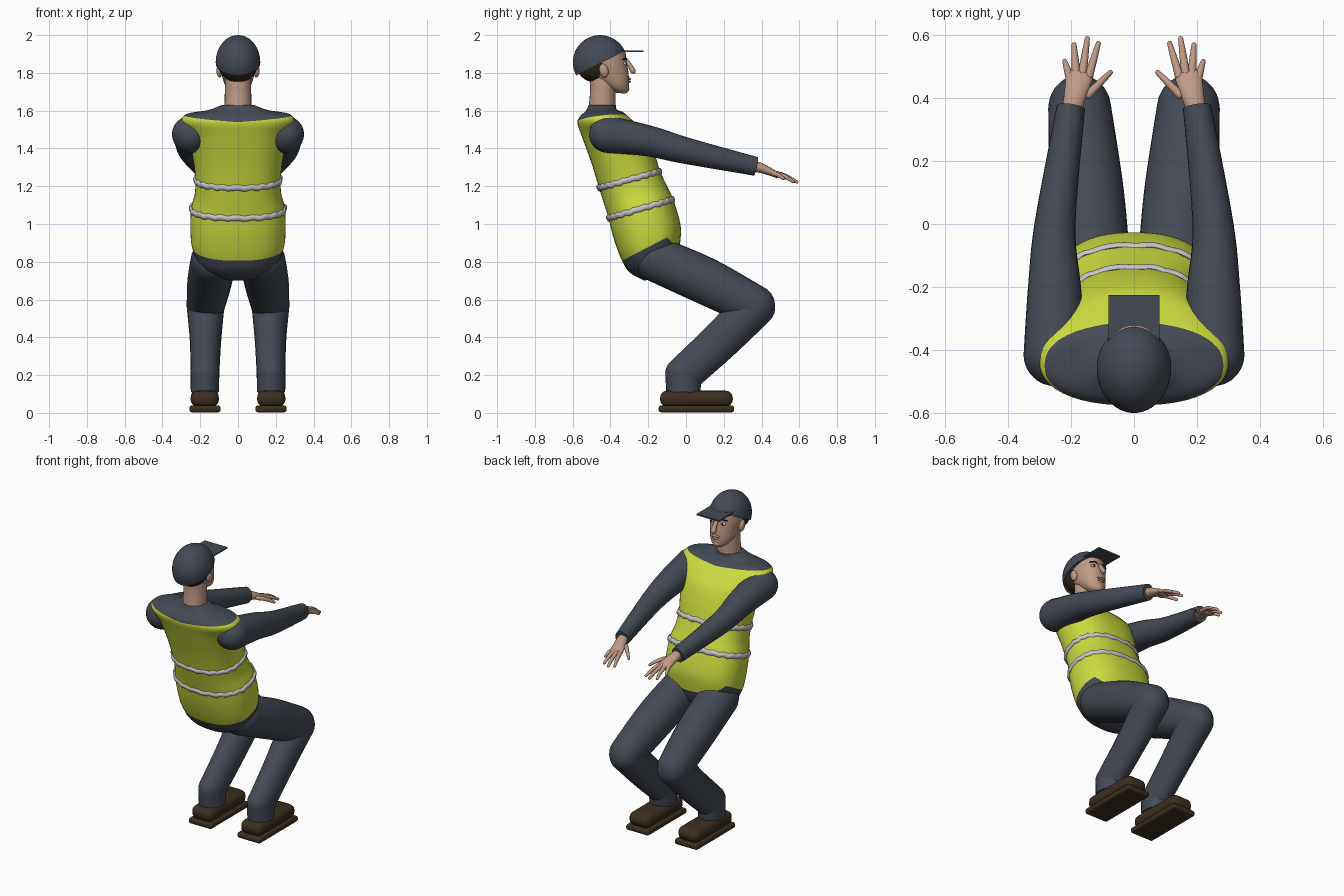
import bpy, bmesh
from math import sin, cos, pi, radians
from mathutils import Vector, Matrix

cube = bpy.data.objects.get("Cube")
if cube:
    bpy.data.objects.remove(cube)


def material(name, rgb):
    m = bpy.data.materials.new(name)
    m.use_nodes = True
    m.diffuse_color = (*rgb, 1)
    node = next(n for n in m.node_tree.nodes if n.type == 'BSDF_PRINCIPLED')
    node.inputs["Base Color"].default_value = (*rgb, 1)
    node.inputs["Roughness"].default_value = 0.8
    return m


SLATE = material("slate cloth", (.058, .068, .09))
YELLOW = material("safety yellow", (.60, .71, .05))
SILVER = material("reflective silver", (.55, .55, .57))
SKIN = material("skin", (.52, .32, .23))
HAIR = material("dark brown hair", (.035, .021, .012))
LEATHER = material("brown leather", (.045, .028, .014))
WHITE = material("eye white", (.6, .57, .53))
DARK = material("dark iris", (.02, .015, .012))


def finish(name, bm, *mats, angle=40):
    bmesh.ops.recalc_face_normals(bm, faces=bm.faces)
    mesh = bpy.data.meshes.new(name)
    bm.to_mesh(mesh)
    bm.free()
    obj = bpy.data.objects.new(name, mesh)
    bpy.context.collection.objects.link(obj)
    for m in mats:
        mesh.materials.append(m)
    bpy.ops.object.select_all(action='DESELECT')
    obj.select_set(True)
    bpy.context.view_layer.objects.active = obj
    bpy.ops.object.shade_smooth_by_angle(angle=radians(angle))
    return obj


def spline(keys, steps):
    """Smooth interpolation through tuples of any length."""
    out = []
    for i in range(len(keys) - 1):
        a, b = keys[max(i - 1, 0)], keys[i]
        c, d = keys[i + 1], keys[min(i + 2, len(keys) - 1)]
        for s in range(steps):
            t = s / steps
            out.append([q + t * ((r - p) / 2 + t * (p - 2.5 * q + 2 * r - w / 2
                        + t * (1.5 * (q - r) + (w - p) / 2)))
                        for p, q, r, w in zip(a, b, c, d)])
    return out + [list(keys[-1])]


def skin_rings(rings):
    bm = bmesh.new()
    loops = [[bm.verts.new(p) for p in ring] for ring in rings]
    n = len(loops[0])
    for lo, hi in zip(loops, loops[1:]):
        for i in range(n):
            bm.faces.new((lo[i], lo[(i + 1) % n], hi[(i + 1) % n], hi[i]))
    bm.faces.new(loops[0])
    bm.faces.new(loops[-1])
    return bm


def section(key, n=48, power=.85):
    """Oval ring given by its back point, front point and half width."""
    yb, zb, yf, zf, hw = key
    mid, half = Vector((0, yb + yf, zb + zf)) / 2, Vector((0, yf - yb, zf - zb)) / 2
    soft = lambda v: abs(v) ** power * (1 if v > 0 else -1)
    return [mid + Vector((hw * soft(cos(a)), 0, 0)) + half * soft(sin(a))
            for a in (2 * pi * i / n for i in range(n))]


def limb(name, keys, mat, side, steps=6, n=24, round_start=True, round_end=True):
    """Tube through (x, y, z, width radius, height radius) with domed ends."""
    path = spline(keys, steps)
    pts = [Vector(k[:3]) for k in path]
    rings = []

    def ring(c, t, ru, rv):
        u = (Vector((1, 0, 0)) - t * t.x).normalized()
        v = t.cross(u)
        ring_pts = [c + u * ru * cos(2 * pi * i / n) + v * rv * sin(2 * pi * i / n) for i in range(n)]
        rings.append([Vector((p.x * side, p.y, p.z)) for p in ring_pts])

    def dome(i, sign):
        t = (pts[min(i + 1, len(pts) - 1)] - pts[max(i - 1, 0)]).normalized()
        ru, rv = path[i][3:]
        angles = [pi / 2 * k / 7 for k in range(1, 7)]
        for a in (angles[::-1] if sign < 0 else angles):
            ring(pts[i] + t * sign * (ru + rv) / 2 * sin(a), t, ru * cos(a), rv * cos(a))

    if round_start:
        dome(0, -1)
    for i, k in enumerate(path):
        t = (pts[min(i + 1, len(pts) - 1)] - pts[max(i - 1, 0)]).normalized()
        ring(pts[i], t, *k[3:])
    if round_end:
        dome(len(pts) - 1, 1)
    return finish(name, skin_rings(rings), mat, angle=50)


def ball(name, centre, radii, mat, tilt=0, cut=None, seg=32):
    bm = bmesh.new()
    bmesh.ops.create_uvsphere(bm, u_segments=seg, v_segments=seg // 2, radius=1)
    bm.transform(Matrix.Translation(centre) @ Matrix.Rotation(tilt, 4, 'X') @ Matrix.Diagonal((*radii, 1)))
    if cut:
        geom = bm.verts[:] + bm.edges[:] + bm.faces[:]
        res = bmesh.ops.bisect_plane(bm, geom=geom, plane_co=cut[0], plane_no=cut[1], clear_inner=True)
        bmesh.ops.edgeloop_fill(bm, edges=[e for e in res["geom_cut"] if isinstance(e, bmesh.types.BMEdge)])
    return finish(name, bm, mat)


def box(name, centre, size, mat, bevel, segments=4):
    bm = bmesh.new()
    bmesh.ops.create_cube(bm, size=1)
    bm.transform(Matrix.Translation(centre) @ Matrix.Diagonal((*size, 1)))
    if bevel:
        bmesh.ops.bevel(bm, geom=bm.edges[:], offset=bevel, segments=segments, affect='EDGES', profile=.5)
    return finish(name, bm, mat)


# Torso: trousers seat, vest and shirt yoke in one leaning loft
LOW_BAND = (-.41, 1.03, -.068, 1.13, .248)
HIGH_BAND = (-.46, 1.19, -.137, 1.28, .225)
torso_keys = [(-.22, .70, -.10, .73, .08), (-.30, .745, -.05, .80, .19), (-.345, .82, -.03, .91, .24),
              (-.385, .93, -.03, 1.0, .252), LOW_BAND, (-.435, 1.11, -.10, 1.2, .23), HIGH_BAND,
              (-.50, 1.32, -.165, 1.37, .238), (-.55, 1.46, -.21, 1.47, .262), (-.575, 1.535, -.27, 1.535, .30),
              (-.56, 1.57, -.33, 1.59, .275), (-.53, 1.60, -.365, 1.605, .16), (-.515, 1.63, -.372, 1.63, .085)]
bm = skin_rings([section(k) for k in spline(torso_keys, 5)])
hem_back, hem_front = (0, -.33, .81), (0, -.10, .93)
neck_edge = (0, -.57, 1.54)
cuts = [(hem_back, (0, -.52, 1)), (hem_front, (0, 1, 1)),
        (neck_edge, (-.07, -.12, 1)), (neck_edge, (.07, -.12, 1))]
for co, no in cuts:
    bmesh.ops.bisect_plane(bm, geom=bm.verts[:] + bm.edges[:] + bm.faces[:], plane_co=co, plane_no=no)
for f in bm.faces:
    above = [(f.calc_center_median() - Vector(co)).dot(Vector(no)) > 0 for co, no in cuts]
    f.material_index = int((above[0] or above[1]) and not (above[2] and above[3]))
finish("torso_with_vest", bm, SLATE, YELLOW, angle=60)

# Rippled reflective bands
for label, key in (("lower", LOW_BAND), ("upper", HIGH_BAND)):
    ring = section(key, 72)
    mid = sum(ring, Vector()) / len(ring)
    rows = []
    for i, p in enumerate(ring):
        out = (p - mid).normalized()
        up = Vector((0, -.28, .96))
        c = p + up * .004 * sin(i * 1.9) + out * .002 * sin(i * 1.3)
        rows.append([c + out * .011 * cos(a) + up * .016 * sin(a) for a in (pi * k / 4 for k in range(8))])
    bm = skin_rings(rows + [rows[0]])
    bmesh.ops.delete(bm, geom=[f for f in bm.faces if len(f.verts) > 4], context='FACES_ONLY')
    bmesh.ops.remove_doubles(bm, verts=bm.verts, dist=.0001)
    finish(label + "_reflective_band", bm, SILVER, angle=60)

# Limbs, hands and shoes, mirrored
fingers = {"index": (.143, .47, .113, .572, 1.225), "middle": (.163, .48, .148, .587, 1.222),
           "ring": (.183, .475, .19, .568, 1.224), "little": (.202, .46, .219, .515, 1.24),
           "thumb": (.145, .41, .075, .48, 1.25)}
for side, s in (("left", 1), ("right", -1)):
    limb(side + "_thigh", [(.13, -.15, .81, .12, .12), (.15, .10, .70, .118, .124),
                           (.172, .365, .565, .1, .11)], SLATE, s)
    limb(side + "_shin", [(.172, .365, .565, .1, .11), (.172, .18, .38, .083, .104),
                          (.175, -.01, .205, .076, .098)], SLATE, s)
    limb(side + "_trouser_cuff", [(.175, -.012, .21, .076, .098), (.175, -.015, .11, .075, .09)], SLATE, s,
         round_end=False)
    limb(side + "_sleeve", [(.25, -.415, 1.475, .1, .098), (.252, -.2, 1.44, .084, .082),
                            (.25, 0, 1.388, .065, .07), (.2, .37, 1.305, .045, .05)], SLATE, s, round_end=False)
    limb(side + "_palm", [(.2, .35, 1.308, .03, .03), (.188, .40, 1.295, .035, .026),
                          (.173, .465, 1.268, .043, .018)], SKIN, s)
    for label, (x0, y0, x1, y1, z1) in fingers.items():
        z0 = 1.285 if label == "thumb" else 1.268
        mid_point = ((x0 + x1) / 2, (y0 + y1) / 2, (z0 + z1) / 2 + .006, .0115, .0115)
        limb(f"{side}_{label}_finger", [(x0, y0, z0, .014, .013), mid_point, (x1, y1, z1, .008, .008)],
             SKIN, s, steps=3, n=12)
    box(side + "_shoe_sole", (s * .175, .055, .021), (.166, .4, .036), LEATHER, .014)
    box(side + "_shoe_upper", (s * .176, .055, .075), (.15, .385, .085), LEATHER, .038)
    ball(side + "_shoe_heel", (s * .176, -.02, .085), (.074, .11, .052), LEATHER)

# Neck, head and face
limb("neck", [(0, -.445, 1.60, .072, .072), (0, -.44, 1.70, .07, .068), (0, -.44, 1.80, .07, .07)], SKIN, 1)
head_keys = [(-.37, 1.695, -.325, 1.69, .022), (-.42, 1.72, -.306, 1.705, .052), (-.46, 1.75, -.302, 1.745, .074),
             (-.53, 1.80, -.304, 1.795, .088), (-.56, 1.85, -.312, 1.85, .098), (-.56, 1.92, -.322, 1.92, .095)]
finish("head", skin_rings([section(k, 32, .95) for k in spline(head_keys, 4)]), SKIN, angle=60)
ball("hair", (0, -.482, 1.85), (.106, .1, .1), HAIR)
limb("nose", [(0, -.312, 1.862, .011, .01), (0, -.292, 1.83, .014, .013), (0, -.281, 1.81, .018, .014)],
     SKIN, 1, steps=3, n=12)
ball("upper_lip", (0, -.302, 1.768), (.028, .01, .007), SKIN, seg=16)
ball("lower_lip", (0, -.302, 1.754), (.024, .01, .007), SKIN, seg=16)
ball("chin", (0, -.322, 1.715), (.03, .022, .022), SKIN, seg=16)
for side, s in (("left", 1), ("right", -1)):
    ball(side + "_ear", (s * .097, -.435, 1.812), (.017, .024, .037), SKIN, tilt=.25, seg=16)
    ball(side + "_eye", (s * .04, -.326, 1.85), (.017, .012, .009), WHITE, seg=16)
    ball(side + "_iris", (s * .04, -.317, 1.85), (.007, .006, .007), DARK, seg=12)
    limb(side + "_eyebrow", [(.02, -.314, 1.872, .004, .004), (.04, -.318, 1.877, .005, .004),
                             (.062, -.333, 1.871, .004, .004)], HAIR, s, steps=3, n=8)

# Cap with flat brim
ball("cap", (0, -.455, 1.856), (.118, .144, .144), SLATE, cut=((0, -.59, 1.782), (0, -.5, 1)), seg=48)
box("cap_brim", (0, -.315, 1.915), (.162, .18, .009), SLATE, 0)
